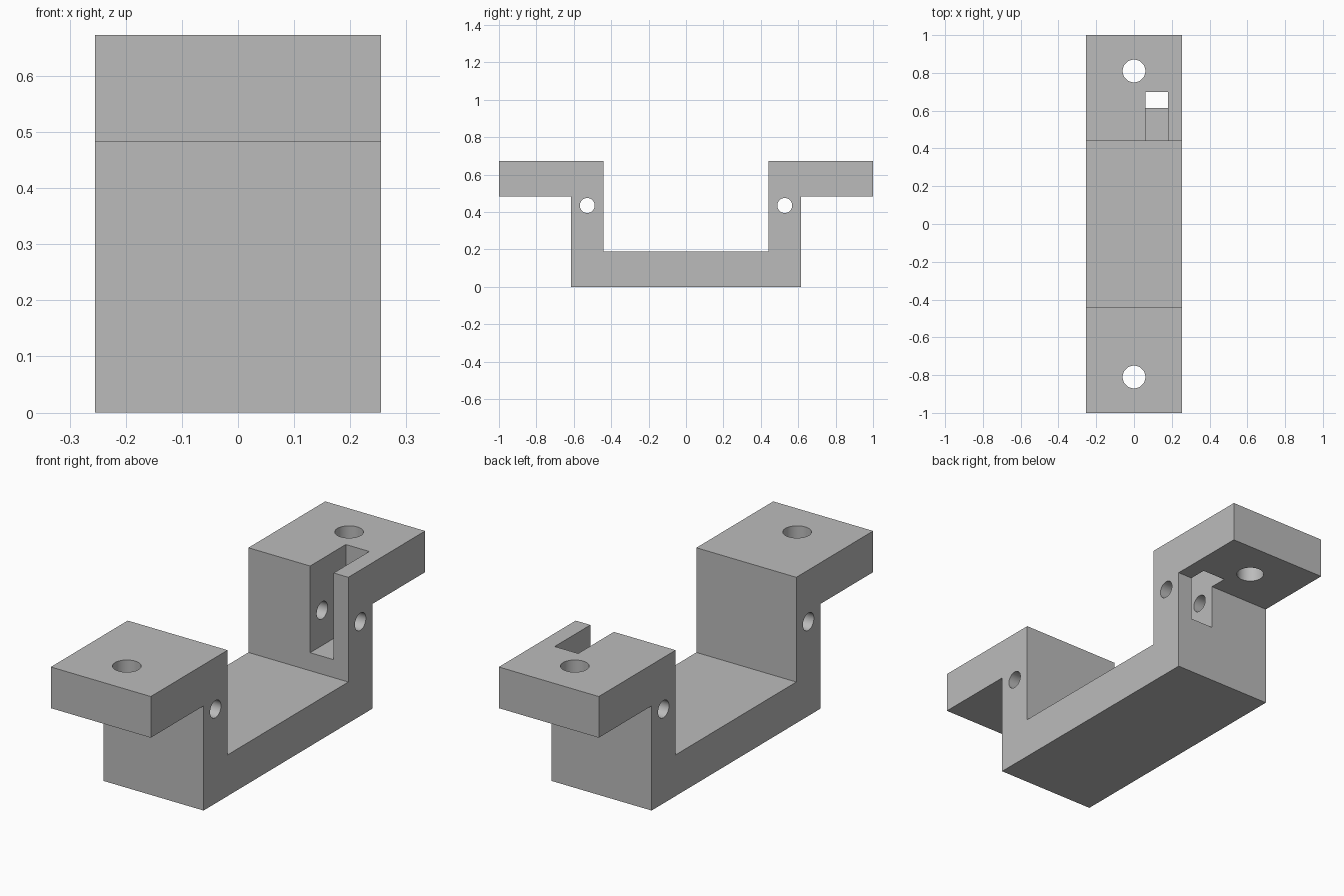
import bpy
import bmesh
from math import pi
from mathutils import Matrix

cube = bpy.data.objects.get("Cube")
if cube:
    bpy.data.objects.remove(cube, do_unlink=True)

grey = bpy.data.materials.new("plain grey")
grey.use_nodes = True
grey.diffuse_color = (0.5, 0.5, 0.5, 1)
grey.node_tree.nodes["Principled BSDF"].inputs["Base Color"].default_value = (0.5, 0.5, 0.5, 1)

HALF_WIDTH = 0.255
WALL_IN, WALL_OUT = 0.44, 0.615
FLOOR, SHELF, TOP = 0.19, 0.483, 0.673


def make_object(name, bm):
    bmesh.ops.recalc_face_normals(bm, faces=bm.faces)
    mesh = bpy.data.meshes.new(name)
    bm.to_mesh(mesh)
    bm.free()
    mesh.materials.append(grey)
    obj = bpy.data.objects.new(name, mesh)
    bpy.context.collection.objects.link(obj)
    return obj


def cut(target, name, bm):
    cutter = make_object(name, bm)
    cutter.hide_render = True
    cutter.hide_viewport = True
    mod = target.modifiers.new(name, "BOOLEAN")
    mod.operation = "DIFFERENCE"
    mod.solver = "EXACT"
    mod.object = cutter
    return cutter


def cylinder(radius, depth, matrix):
    bm = bmesh.new()
    bmesh.ops.create_cone(bm, cap_ends=True, segments=48, radius1=radius,
                          radius2=radius, depth=depth, matrix=matrix)
    return bm


# Bracket: half profile mirrored in y, then extruded across the width
half = [(WALL_OUT, 0), (WALL_OUT, SHELF), (1, SHELF), (1, TOP),
        (WALL_IN, TOP), (WALL_IN, FLOOR)]
profile = half + [(-y, z) for y, z in reversed(half)]
bm = bmesh.new()
face = bm.faces.new([bm.verts.new((-HALF_WIDTH, y, z)) for y, z in profile])
side = bmesh.ops.extrude_face_region(bm, geom=[face])
verts = [v for v in side["geom"] if isinstance(v, bmesh.types.BMVert)]
bmesh.ops.translate(bm, verts=verts, vec=(2 * HALF_WIDTH, 0, 0))
bracket = make_object("bracket", bm)

cutters = []
# Screw holes in the shelves and cross holes in the walls
for end, sign in (("front", -1), ("back", 1)):
    upright = Matrix.Translation((0, sign * 0.81, 0.58))
    cutters.append(cut(bracket, end + "_screw_hole", cylinder(0.06, 0.5, upright)))
    across = Matrix.Translation((0, sign * 0.528, 0.435)) @ Matrix.Rotation(pi / 2, 4, "Y")
    cutters.append(cut(bracket, end + "_cross_hole", cylinder(0.04, 1, across)))

# Open slot through the back wall and into its shelf
low, high = (0.06, 0.4, 0.273), (0.18, 0.7, 0.8)
bm = bmesh.new()
bmesh.ops.create_cube(bm, size=1)
for v in bm.verts:
    v.co = [a + (c + 0.5) * (b - a) for a, b, c in zip(low, high, v.co)]
cutters.append(cut(bracket, "back_slot", bm))

# Apply the cuts, drop the cutters and smooth the hole walls
bpy.ops.object.select_all(action="DESELECT")
bracket.select_set(True)
bpy.context.view_layer.objects.active = bracket
for mod in list(bracket.modifiers):
    bpy.ops.object.modifier_apply(modifier=mod.name)
for cutter in cutters:
    bpy.data.objects.remove(cutter, do_unlink=True)
bpy.ops.object.shade_smooth_by_angle(angle=pi / 6)
